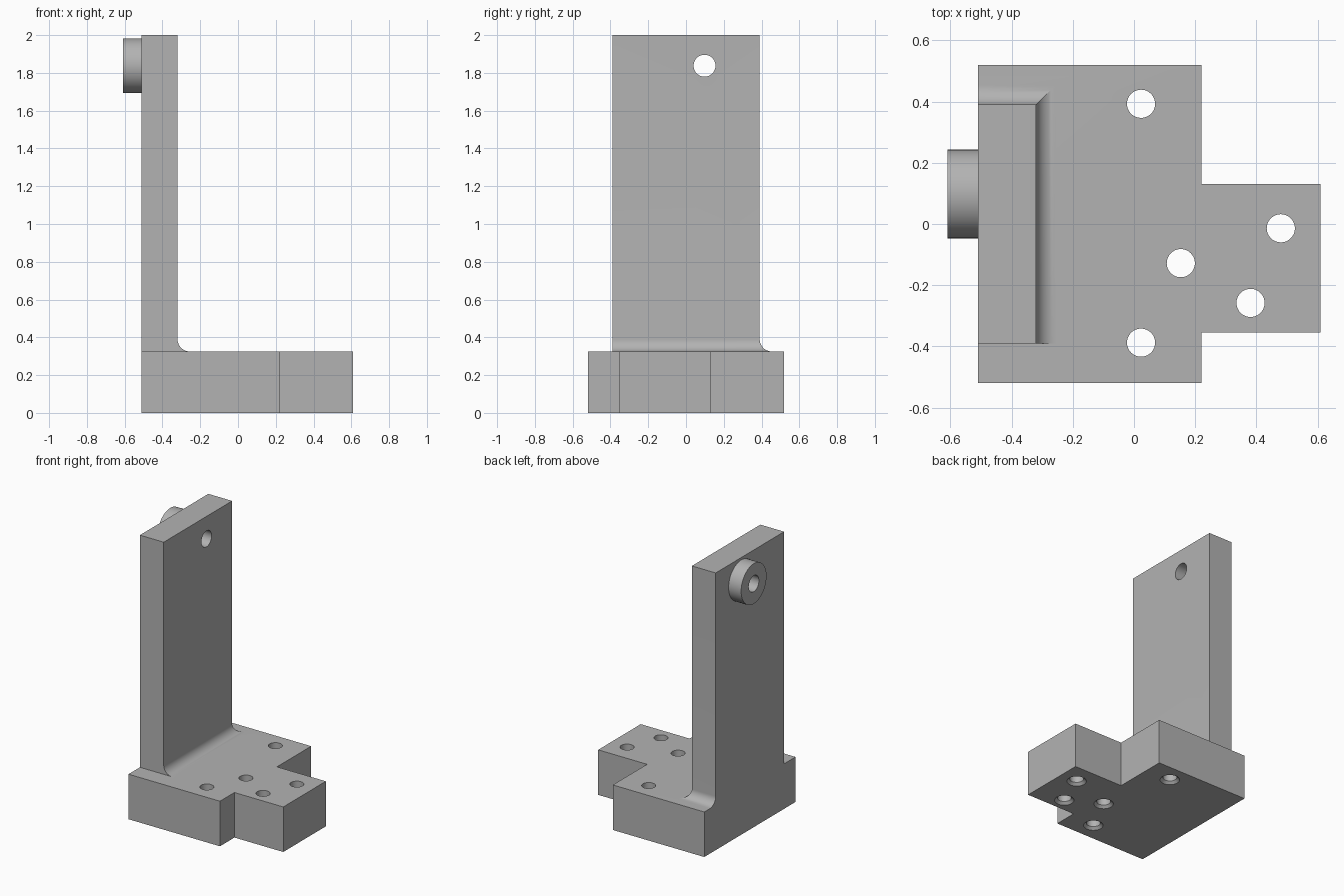
import bpy, bmesh, math
from mathutils import Matrix, Vector

if "Cube" in bpy.data.objects:
    bpy.data.objects.remove(bpy.data.objects["Cube"])

grey = bpy.data.materials.new("machined grey")
grey.use_nodes = True
grey.diffuse_color = (0.45, 0.45, 0.45, 1)
grey.node_tree.nodes["Principled BSDF"].inputs["Base Color"].default_value = (0.45, 0.45, 0.45, 1)

BASE_TOP = 0.325
SEGMENTS = 48


def make_object(name, bm):
    bmesh.ops.recalc_face_normals(bm, faces=bm.faces)
    mesh = bpy.data.meshes.new(name)
    bm.to_mesh(mesh)
    bm.free()
    mesh.materials.append(grey)
    obj = bpy.data.objects.new(name, mesh)
    bpy.context.collection.objects.link(obj)
    return obj


def loft(name, rings):
    """Closed solid through rings of equal point count."""
    bm = bmesh.new()
    loops = [[bm.verts.new(p) for p in ring] for ring in rings]
    for a, b in zip(loops, loops[1:]):
        for i in range(len(a)):
            j = (i + 1) % len(a)
            bm.faces.new((a[i], a[j], b[j], b[i]))
    bm.faces.new(loops[0][::-1])
    bm.faces.new(loops[-1])
    return make_object(name, bm)


def lathe(name, origin, axis, profile):
    """Round solid from (distance along axis, radius) pairs."""
    turn = Matrix.Translation(origin) @ Vector((0, 0, 1)).rotation_difference(Vector(axis)).to_matrix().to_4x4()
    steps = [2 * math.pi * i / SEGMENTS for i in range(SEGMENTS)]
    return loft(name, [[turn @ Vector((r * math.cos(t), r * math.sin(t), d)) for t in steps]
                       for d, r in profile])


def combine(target, other, operation):
    mod = target.modifiers.new(operation.lower(), 'BOOLEAN')
    mod.operation, mod.solver, mod.object = operation, 'EXACT', other
    bpy.context.view_layer.objects.active = target
    bpy.ops.object.modifier_apply(modifier=mod.name)
    bpy.data.objects.remove(other)


# Base plate with a narrower tongue
outline = [(-0.51, -0.52), (0.22, -0.52), (0.22, -0.355), (0.61, -0.355),
           (0.61, 0.13), (0.22, 0.13), (0.22, 0.52), (-0.51, 0.52)]
bracket = loft("bracket", [[(x, y, z) for x, y in outline] for z in (0, BASE_TOP)])

# Upright with a mitred fillet along two of its sides
RADIUS, STEPS = 0.065, 12
sections = []
for i in range(STEPS + 1):
    angle = math.pi / 2 * i / STEPS
    sections.append((BASE_TOP + RADIUS * (1 - math.cos(angle)), RADIUS * (1 - math.sin(angle))))
sections.append((2.0, 0))
upright = loft("upright", [[(-0.51, -0.39, z), (-0.32 + o, -0.39, z),
                            (-0.32 + o, 0.39 + o, z), (-0.51, 0.39 + o, z)]
                           for z, o in sections])
combine(bracket, upright, 'UNION')

# Round boss on the outer face
boss_centre = (-0.61, 0.098, 1.838)
combine(bracket, lathe("boss", boss_centre, (1, 0, 0), [(0, 0.145), (0.13, 0.145)]), 'UNION')

# Bore through boss and upright
combine(bracket, lathe("bore", boss_centre, (1, 0, 0), [(-0.1, 0.058), (0.5, 0.058)]), 'DIFFERENCE')

# Mounting holes, chamfered underneath
for x, y in [(0.023, 0.393), (0.023, -0.388), (0.153, -0.128), (0.48, -0.014), (0.381, -0.258)]:
    hole = lathe("hole", (x, y, 0), (0, 0, 1),
                 [(-0.02, 0.084), (0.018, 0.046), (BASE_TOP + 0.1, 0.046)])
    combine(bracket, hole, 'DIFFERENCE')

# Smooth the curved surfaces, keep edges sharp
bpy.ops.object.select_all(action='DESELECT')
bracket.select_set(True)
bpy.context.view_layer.objects.active = bracket
bpy.ops.object.shade_smooth_by_angle(angle=math.radians(25))
